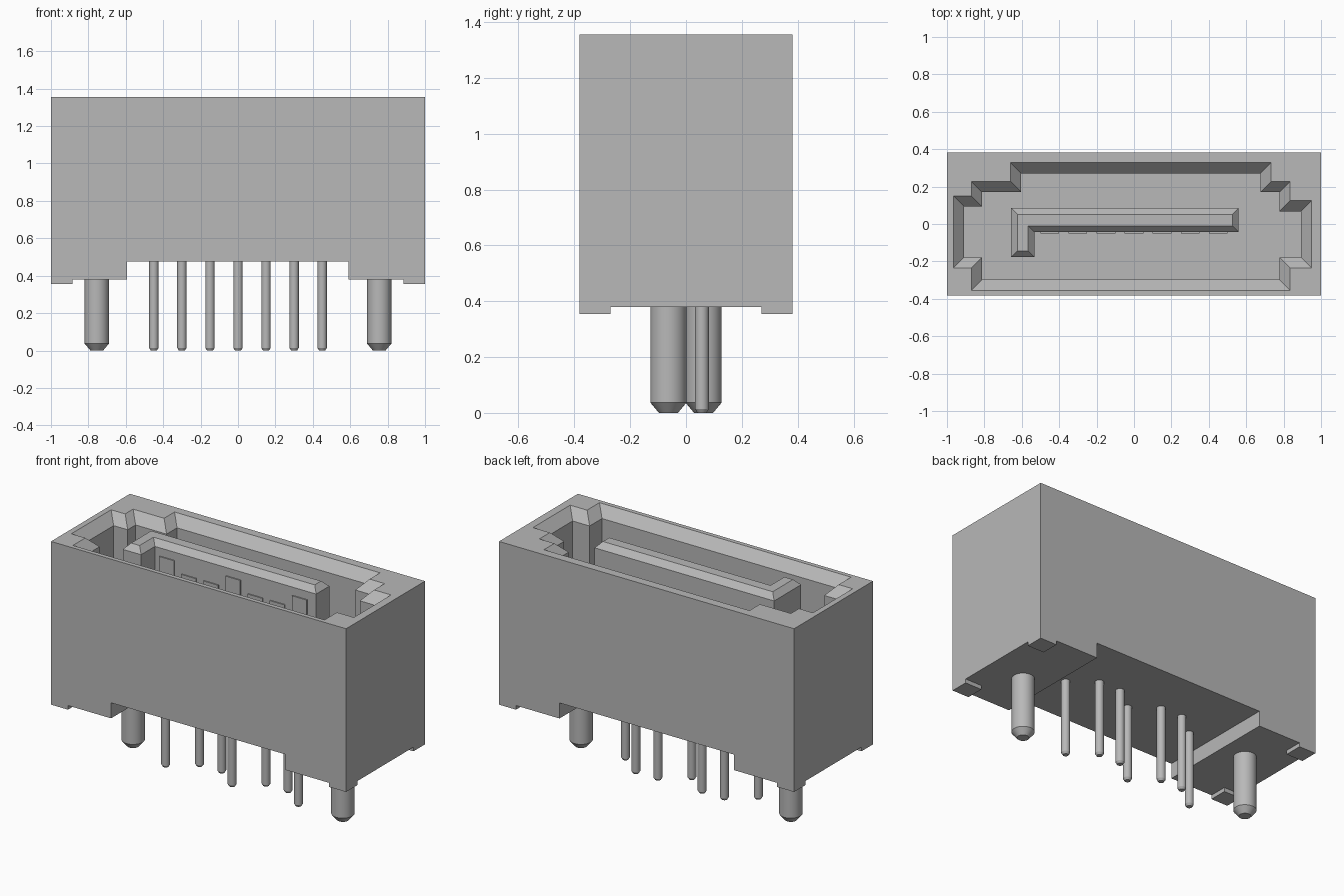
import bpy, bmesh, math
from mathutils import Vector

if "Cube" in bpy.data.objects:
    bpy.data.objects.remove(bpy.data.objects["Cube"])

TOP, FLOOR, BASE, RECESS = 1.355, 0.62, 0.38, 0.475
DEPTH = 0.382

grey = bpy.data.materials.new("plain grey")
grey.use_nodes = True
grey.diffuse_color = (0.48, 0.48, 0.48, 1)
grey.node_tree.nodes["Principled BSDF"].inputs["Base Color"].default_value = (0.48, 0.48, 0.48, 1)


def finish(name, bm):
    bmesh.ops.recalc_face_normals(bm, faces=bm.faces)
    mesh = bpy.data.meshes.new(name)
    bm.to_mesh(mesh)
    bm.free()
    mesh.materials.append(grey)
    obj = bpy.data.objects.new(name, mesh)
    bpy.context.collection.objects.link(obj)
    return obj


def inset(outline, d):
    """Mitred inset of a counter-clockwise outline with right-angled corners."""
    result = []
    for i, point in enumerate(outline):
        here = Vector(point)
        before = (here - Vector(outline[i - 1])).normalized()
        after = (Vector(outline[(i + 1) % len(outline)]) - here).normalized()
        result.append(here + d * Vector((-before.y - after.y, before.x + after.x)))
    return result


def loft(name, layers):
    """Solid through stacked (outline, z) layers."""
    bm = bmesh.new()
    rings = [[bm.verts.new((p[0], p[1], z)) for p in outline] for outline, z in layers]
    n = len(rings[0])
    for low, high in zip(rings, rings[1:]):
        for i in range(n):
            j = (i + 1) % n
            bm.faces.new((low[i], low[j], high[j], high[i]))
    bm.faces.new(rings[0][::-1])
    bm.faces.new(rings[-1])
    return finish(name, bm)


def box(name, x0, x1, y0, y1, z0, z1):
    return loft(name, [([(x0, y0), (x1, y0), (x1, y1), (x0, y1)], z) for z in (z0, z1)])


def post(name, x, y, radius, tip_radius, tip, top, sides):
    """Round post with a chamfered lower end."""
    def ring(r):
        return [(x + r * math.cos(math.tau * i / sides), y + r * math.sin(math.tau * i / sides))
                for i in range(sides)]
    obj = loft(name, [(ring(tip_radius), 0), (ring(radius), tip), (ring(radius), top)])
    bpy.ops.object.select_all(action='DESELECT')
    obj.select_set(True)
    bpy.context.view_layer.objects.active = obj
    bpy.ops.object.shade_smooth_by_angle(angle=math.radians(30))


# Housing: front profile with the lower recess, extruded through the depth
profile = [(-1, BASE), (-0.593, BASE), (-0.593, RECESS), (0.59, RECESS),
           (0.59, BASE), (1, BASE), (1, TOP), (-1, TOP)]
bm = bmesh.new()
front = bm.faces.new([bm.verts.new((x, -DEPTH, z)) for x, z in profile])
extruded = bmesh.ops.extrude_face_region(bm, geom=[front])["geom"]
bmesh.ops.translate(bm, vec=(0, 2 * DEPTH, 0),
                    verts=[v for v in extruded if isinstance(v, bmesh.types.BMVert)])
housing = finish("housing", bm)

# Keyed socket with a chamfered mouth, cut from the housing
mouth = [(-0.87, -0.355), (0.835, -0.355), (0.835, -0.235), (0.95, -0.235),
         (0.95, 0.125), (0.835, 0.125), (0.835, 0.227), (0.733, 0.227),
         (0.733, 0.328), (-0.66, 0.328), (-0.66, 0.227), (-0.87, 0.227),
         (-0.87, 0.15), (-0.965, 0.15), (-0.965, -0.235), (-0.87, -0.235)]
wall = inset(mouth, 0.057)
cutter = loft("socket_cutter", [(wall, FLOOR), (wall, TOP - 0.06),
                                (mouth, TOP), (mouth, TOP + 0.1)])
cutter.hide_render = True
cut = housing.modifiers.new("socket", 'BOOLEAN')
cut.operation, cut.solver, cut.object = 'DIFFERENCE', 'EXACT', cutter
bpy.context.view_layer.objects.active = housing
bpy.ops.object.modifier_apply(modifier=cut.name)
bpy.data.objects.remove(cutter)

# L-shaped tongue with a chamfered top
tongue = [(-0.657, -0.177), (-0.533, -0.177), (-0.533, -0.043),
          (0.56, -0.043), (0.56, 0.085), (-0.657, 0.085)]
loft("tongue", [(tongue, FLOOR), (tongue, TOP - 0.035), (inset(tongue, 0.033), TOP)])

# Seven contacts and solder pins; every third one is taller and in the front row
for i in range(7):
    x = (i - 3) * 0.15
    ground = i % 3 == 0
    box(f"contact_{i + 1}", x - 0.05, x + 0.05, -0.05, -0.043, FLOOR, 1.27 if ground else 1.2)
    post(f"solder_pin_{i + 1}", x, -0.057 if ground else 0.057, 0.025, 0.016, 0.014, RECESS, 20)

# Locating pegs and corner feet
for side, label in ((-1, "right"), (1, "left")):
    post(f"{label}_peg", side * 0.755, -side * 0.063, 0.065, 0.034, 0.037, BASE, 32)
    for end, place in ((-1, "front"), (1, "back")):
        xs = sorted((side * 0.885, side))
        ys = sorted((end * 0.27, end * DEPTH))
        box(f"{place}_{label}_foot", *xs, *ys, 0.355, BASE)
